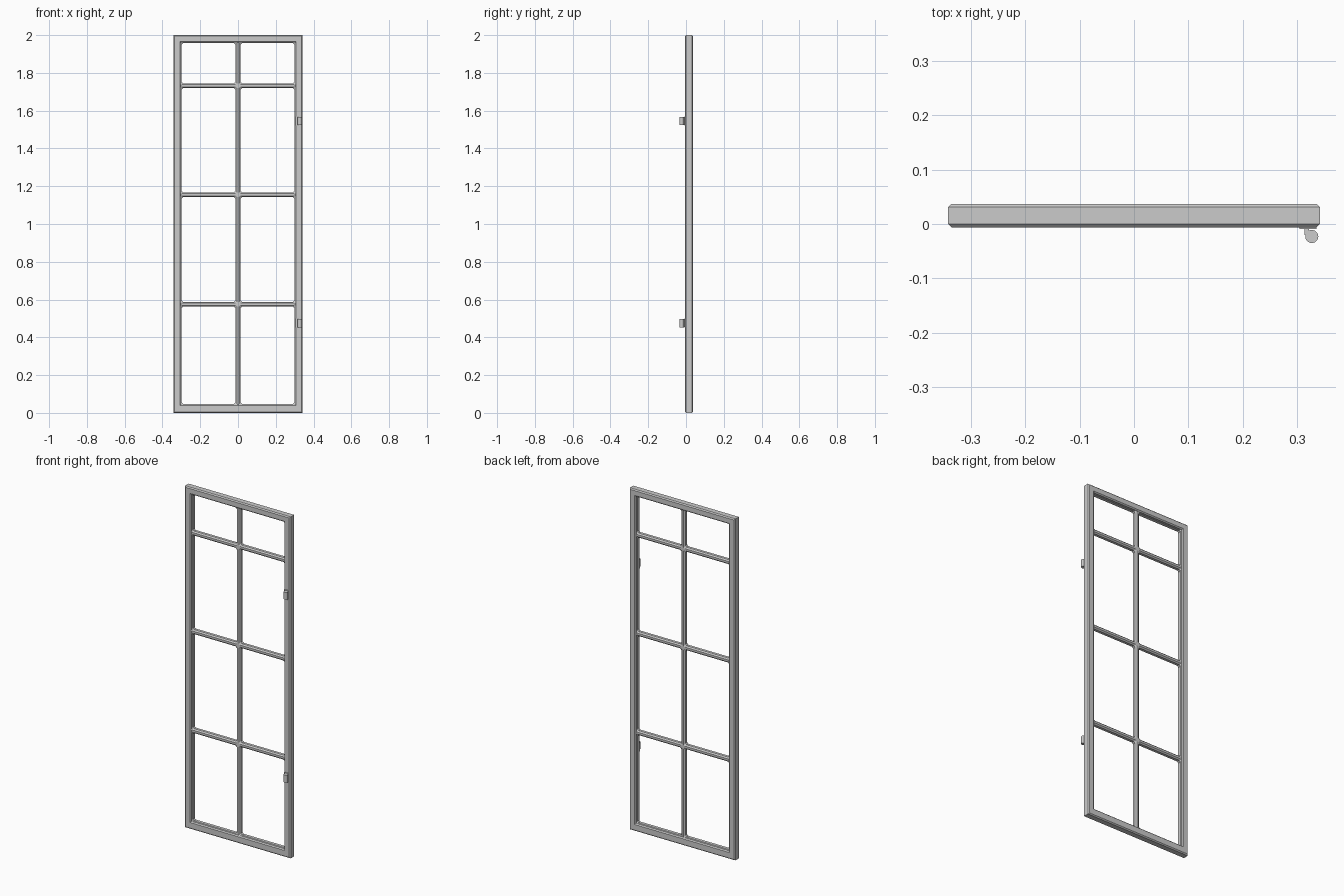
import bpy
import bmesh
from mathutils import Vector

cube = bpy.data.objects.get("Cube")
if cube:
    bpy.data.objects.remove(cube, do_unlink=True)

GREY = (0.6, 0.6, 0.6, 1.0)
mat = bpy.data.materials.new("plain_grey")
mat.use_nodes = True
mat.diffuse_color = GREY
mat.node_tree.nodes["Principled BSDF"].inputs["Base Color"].default_value = GREY

FRONT, BACK = -0.006, 0.037
MID = (FRONT + BACK) / 2
WIDTH, OPEN_X = 0.342, 0.301
OPEN_LOW, OPEN_HIGH = 0.045, 1.96
CHAMFER = 0.006
BAR_HALF, BAR_DEPTH, BAR_CHAMFER = 0.013, 0.015, 0.007
BAR_HEIGHTS = (0.575, 1.155, 1.732)


def outline(x0, x1, z0, z1, cut=0.0):
    """Eight-point rectangle whose corners are clipped by cut."""
    return [(x0 + cut, z0), (x1 - cut, z0), (x1, z0 + cut), (x1, z1 - cut),
            (x1 - cut, z1), (x0 + cut, z1), (x0, z1 - cut), (x0, z0 + cut)]


def add_loops(bm, loops, closed):
    """Skin a series of (outline, y) loops, optionally joining last to first."""
    rows = [[bm.verts.new((x, y, z)) for x, z in pts] for pts, y in loops]
    pairs = list(zip(rows, rows[1:]))
    if closed:
        pairs.append((rows[-1], rows[0]))
    for a, b in pairs:
        for i in range(len(a)):
            j = (i + 1) % len(a)
            bm.faces.new((a[i], a[j], b[j], b[i]))


def finish(bm, name):
    bmesh.ops.remove_doubles(bm, verts=bm.verts, dist=0.00001)
    bmesh.ops.recalc_face_normals(bm, faces=bm.faces)
    mesh = bpy.data.meshes.new(name)
    bm.to_mesh(mesh)
    bm.free()
    mesh.materials.append(mat)
    bpy.context.collection.objects.link(bpy.data.objects.new(name, mesh))


def box(name, low, high):
    low, high = Vector(low), Vector(high)
    bpy.ops.mesh.primitive_cube_add(size=1, location=(low + high) / 2)
    obj = bpy.context.object
    obj.name = name
    obj.scale = high - low
    obj.data.materials.append(mat)


# Outer frame: one chamfered profile carried around the rectangle
def outer(inset):
    return outline(-WIDTH + inset, WIDTH - inset, inset, 2 - inset)


def inner(inset):
    return outline(-OPEN_X - inset, OPEN_X + inset,
                   OPEN_LOW - inset, OPEN_HIGH + inset)


bm = bmesh.new()
add_loops(bm, [
    (outer(CHAMFER), FRONT), (outer(0), FRONT + CHAMFER),
    (outer(0), BACK - CHAMFER), (outer(CHAMFER), BACK),
    (inner(CHAMFER), BACK), (inner(0), BACK - CHAMFER),
    (inner(0), FRONT + CHAMFER), (inner(CHAMFER), FRONT)], True)
finish(bm, "outer_frame")

# Glazing bars: one chamfered surround per pane, welded along the bar centres
bm = bmesh.new()
levels = (OPEN_LOW - 0.01,) + BAR_HEIGHTS + (OPEN_HIGH + 0.01,)
for low, high in zip(levels, levels[1:]):
    for x0, x1 in ((-OPEN_X - 0.01, 0), (0, OPEN_X + 0.01)):
        def pane(inset, cut):
            return outline(x0 + inset, x1 - inset, low + inset, high - inset, cut)
        cell = pane(0, 0)
        ridge = pane(BAR_HALF - BAR_CHAMFER, 0.005)
        hole = pane(BAR_HALF, 0.008)
        add_loops(bm, [
            (cell, MID - BAR_DEPTH), (ridge, MID - BAR_DEPTH),
            (hole, MID - BAR_DEPTH + BAR_CHAMFER),
            (hole, MID + BAR_DEPTH - BAR_CHAMFER),
            (ridge, MID + BAR_DEPTH), (cell, MID + BAR_DEPTH)], False)
finish(bm, "glazing_bars")

# Hinges: flat leaf, short web and round knuckle
for label, z in (("lower", 0.475), ("upper", 1.545)):
    box(label + "_hinge_leaf", (0.304, -0.009, z - 0.024), (0.336, FRONT + 0.001, z + 0.024))
    box(label + "_hinge_web", (0.314, -0.020, z - 0.021), (0.322, -0.008, z + 0.021))
    bpy.ops.mesh.primitive_cylinder_add(vertices=24, radius=0.012, depth=0.044,
                                        location=(0.327, -0.023, z))
    bpy.context.object.name = label + "_hinge_knuckle"
    bpy.context.object.data.materials.append(mat)
    bpy.ops.object.shade_smooth_by_angle()
